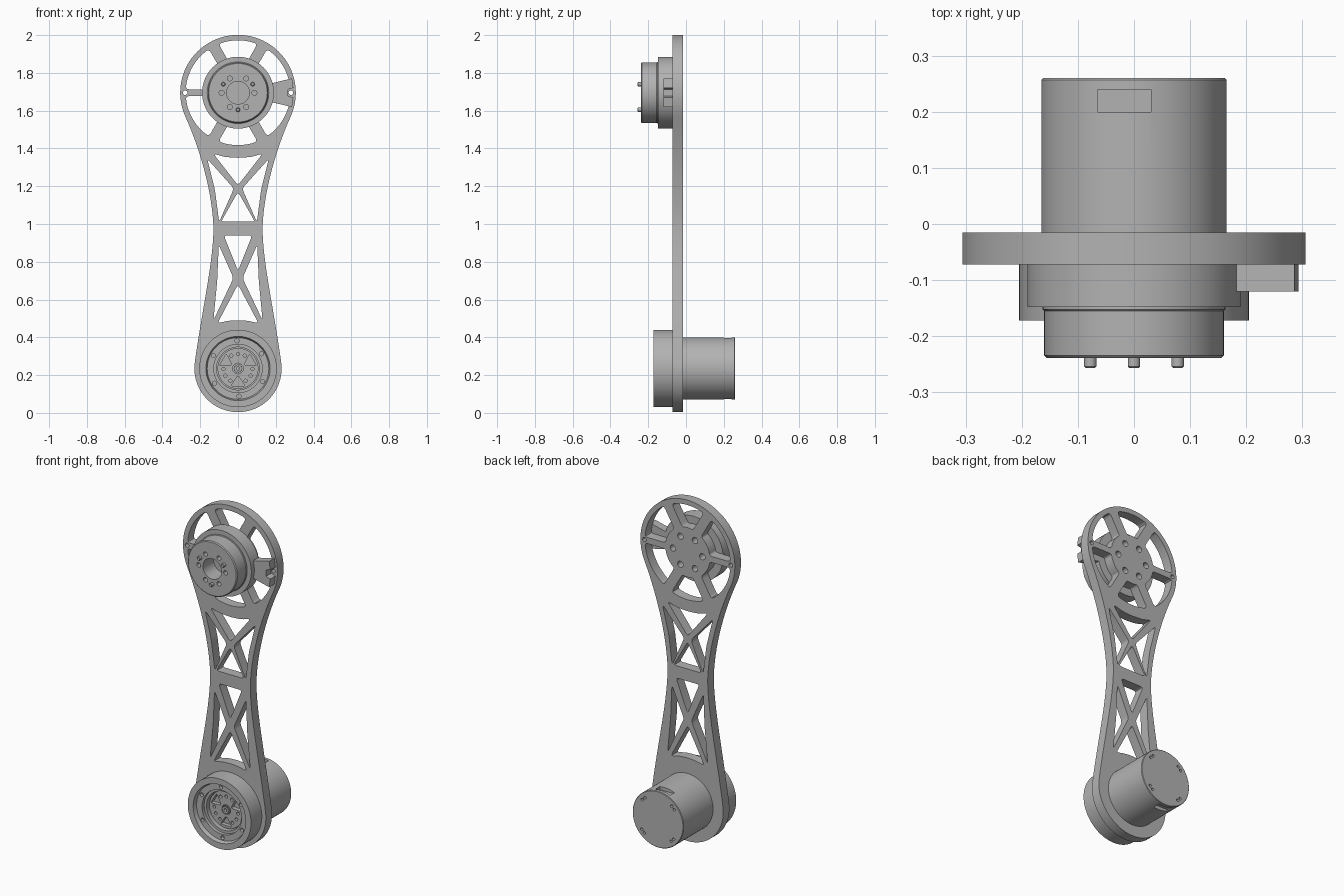
import bpy, bmesh
from math import sin, cos, asin, pi, radians
from mathutils import Vector, Matrix

old = bpy.data.objects.get("Cube")
if old:
    bpy.data.objects.remove(old)

TOP, LOW = 1.695, 0.235          # heights of the two joint axes
BACK, FRONT = -0.015, -0.072     # link plate faces

metal = bpy.data.materials.new("plain grey metal")
metal.use_nodes = True
GREY = (0.45, 0.45, 0.45, 1)
metal.diffuse_color = GREY
metal.node_tree.nodes["Principled BSDF"].inputs["Base Color"].default_value = GREY


def finish(name, bm):
    """Turn a bmesh into a shaded, coloured object."""
    bmesh.ops.remove_doubles(bm, verts=bm.verts, dist=1e-5)
    bmesh.ops.recalc_face_normals(bm, faces=bm.faces)
    me = bpy.data.meshes.new(name)
    bm.to_mesh(me)
    bm.free()
    me.materials.append(metal)
    ob = bpy.data.objects.new(name, me)
    bpy.context.collection.objects.link(ob)
    return ob


def shade(ob):
    bpy.ops.object.select_all(action='DESELECT')
    ob.select_set(True)
    bpy.context.view_layer.objects.active = ob
    bpy.ops.object.shade_smooth_by_angle(angle=radians(30))


def sheet(name, loops, y0, y1):
    """Extrude flat x-z loops (inner loops become holes) between two depths."""
    cu = bpy.data.curves.new(name, 'CURVE')
    cu.dimensions, cu.fill_mode = '2D', 'BOTH'
    cu.extrude = abs(y1 - y0) / 2
    for loop in loops:
        sp = cu.splines.new('POLY')
        sp.points.add(len(loop) - 1)
        for p, (x, z) in zip(sp.points, loop):
            p.co = (x, z, 0, 1)
        sp.use_cyclic_u = True
    tmp = bpy.data.objects.new(name, cu)
    me = bpy.data.meshes.new_from_object(tmp)
    bm = bmesh.new()
    bm.from_mesh(me)
    bm.transform(Matrix.Translation((0, (y0 + y1) / 2, 0)) @ Matrix.Rotation(pi / 2, 4, 'X'))
    bpy.data.objects.remove(tmp)
    bpy.data.curves.remove(cu)
    bpy.data.meshes.remove(me)
    return finish(name, bm)


def lathe(name, profile, zc, xc=0, n=72):
    """Spin an (radius, depth) profile about a front-to-back axis."""
    bm = bmesh.new()
    rings = [[bm.verts.new((xc + r * cos(2 * pi * i / n), y, zc + r * sin(2 * pi * i / n)))
              for i in range(n)] for r, y in profile if r > 0]
    for a, b in zip(rings, rings[1:]):
        for i in range(n):
            j = (i + 1) % n
            bm.faces.new((a[i], a[j], b[j], b[i]))
    bm.faces.new(rings[0])
    bm.faces.new(rings[-1])
    return finish(name, bm)


def cut(ob, cutter):
    cutter.hide_render = True
    mod = ob.modifiers.new("cut", 'BOOLEAN')
    mod.operation, mod.solver, mod.object = 'DIFFERENCE', 'EXACT', cutter
    bpy.context.view_layer.objects.active = ob
    bpy.ops.object.modifier_apply(modifier=mod.name)
    bpy.data.objects.remove(cutter)


def polar(r, deg, zc):
    return (r * cos(radians(deg)), zc + r * sin(radians(deg)))


def circle(x, z, r, n=20):
    return [(x + r * cos(2 * pi * i / n), z + r * sin(2 * pi * i / n)) for i in range(n)]


def hole_ring(count, radius, size, zc, start=0):
    return [circle(*polar(radius, start + 360 * i / count, zc), size) for i in range(count)]


def rounded(points, d=0.018, steps=4):
    """Round every corner of a loop."""
    pts, out = [Vector(p) for p in points], []
    for i, p in enumerate(pts):
        ea, eb = pts[i - 1] - p, pts[(i + 1) % len(pts)] - p
        a = p + ea.normalized() * min(d, ea.length * .45)
        b = p + eb.normalized() * min(d, eb.length * .45)
        for k in range(steps + 1):
            t = k / steps
            out.append(tuple(a * (1 - t) ** 2 + p * 2 * t * (1 - t) + b * t * t))
    return out


def bezier(a, b, c, d, n=16):
    a, b, c, d = map(Vector, (a, b, c, d))
    return [tuple(a * (1 - t) ** 3 + b * 3 * t * (1 - t) ** 2 + c * 3 * t * t * (1 - t) + d * t ** 3)
            for t in (i / n for i in range(n + 1))]


def flip(loop):
    return [(-x, z) for x, z in loop]


# Link plate outline: large head, narrow waist, rounded foot
head = [polar(0.306, 90 + 115 * i / 36, TOP) for i in range(36)]
foot = [polar(LOW - 0.004, 172 + 98 * i / 30, LOW) for i in range(1, 31)]
waist = (-0.13, 0.98)
left = (head + bezier(polar(0.306, 205, TOP), (-.19, 1.37), (-.135, 1.15), waist)
        + bezier(waist, (-.13, .8), (-.19, .55), polar(LOW - 0.004, 172, LOW))[1:] + foot)
outline = left + flip(left[1:-1])[::-1]


# Head windows between six spokes
def head_window(a0, a1, d0, d1, r0=0.145, r1=0.278, n=5):
    loop = []
    for r, order in ((r1, range(n + 1)), (r0, range(n, -1, -1))):
        s = a0 + asin(d0 / r) * 180 / pi
        e = a1 - asin(d1 / r) * 180 / pi
        loop += [polar(r, s + (e - s) * i / n, TOP) for i in order]
    return rounded(loop, 0.02)


NARROW, WIDE = 0.018, 0.04
windows = [head_window(60, 120, WIDE, WIDE), head_window(240, 300, WIDE, WIDE)]
for a, d0, d1 in ((0, NARROW, NARROW), (120, NARROW, NARROW),
                  (180, NARROW, NARROW), (300, NARROW, NARROW)):
    windows.append(head_window(a, a + 60, d0, d1))

# Truss windows
windows += [rounded(p) for p in (
    [(-.13, 1.372), (-.07, 1.355), (0, 1.35), (.07, 1.355), (.13, 1.372), (0, 1.205)],
    [(0, 1.17), (.09, 1.012), (-.09, 1.012)],
    [(-.075, .94), (.075, .94), (0, .752)],
    [(0, .68), (.108, .475), (.05, .488), (0, .491), (-.05, .488), (-.108, .475)])]
for side in ([(-.163, 1.345), (-.022, 1.188), (-.1, 1.01), (-.122, 1.18)],
             [(-.102, .89), (-.024, .714), (-.13, .49), (-.11, .7)]):
    windows += [rounded(side), flip(rounded(side))]
holes = hole_ring(6, 0.095, 0.018, TOP) + hole_ring(2, 0.28, 0.012, TOP)
shade(sheet("link_plate", [outline] + windows + holes, FRONT, BACK))

# Upper actuator: stepped drum with bore and bolt holes
hub = lathe("upper_actuator", [(.19, FRONT), (.19, -.148), (.163, -.148), (.163, -.152), (.16, -.155),
                               (.16, -.234), (.155, -.239), (.06, -.239), (.06, -.14)], TOP)
cut(hub, sheet("bolt_cutter", hole_ring(6, .087, .013, TOP), -.25, -.21))
shade(hub)
for i, a in enumerate((30, 150, 270)):
    x, z = polar(0.09, a, TOP)
    shade(lathe(f"drive_pin_{i + 1}", [(.011, -.23), (.011, -.254), (.008, -.257)], z, x, 20))

# Side stop bracket with a notch
half = [(.265, .018), (.293, .026), (.286, .076), (.17, .048)]
jaw = [(x, TOP + z) for x, z in half] + [(x, TOP - z) for x, z in half[::-1]]
shade(sheet("stop_bracket", [jaw], FRONT, -.12))

# Lower gearbox housing: stepped open ring
housing = lathe("gearbox_housing", [(.205, FRONT), (.205, -.172), (.17, -.172), (.163, -.15),
                                    (.128, -.15), (.128, -.085)], LOW)
cut(housing, sheet("screw_cutter", hole_ring(6, .147, .011, LOW, 32), -.16, -.13))
shade(housing)
shade(sheet("inner_ring", [circle(0, LOW, .128, 72), circle(0, LOW, .113, 72)], -.085, -.13))

# Planet carrier with three pockets, screws holes and a sun gear
pockets = []
for a in (30, 150, 270):
    pockets.append(rounded([polar(.036, a, LOW), polar(.1, a - 22, LOW), polar(.1, a + 22, LOW)], .012))
small = [h for a in (90, 210, 330) for s in (-28, 0, 28)
         for h in [circle(*polar(.077, a + s, LOW), .009, 14)]]
shade(sheet("planet_carrier", [circle(0, LOW, .108, 64), circle(0, LOW, .028, 32)] + pockets + small,
            -.085, -.11))
teeth = [polar(.024 if i % 4 < 2 else .019, i * 360 / 48, LOW) for i in range(48)]
shade(sheet("sun_gear", [teeth, circle(0, LOW, .009)], -.085, -.118))

# Motor can with cable slots and rear screw holes
motor = lathe("motor_can", [(.165, BACK), (.165, .257), (.162, .26)], LOW)
for s in (-1, 1):
    z0, z1 = LOW + s * .145, LOW + s * .2
    slot = [(-.065, z0), (.03, z0), (.03, z1), (-.065, z1)]
    cut(motor, sheet("slot_cutter", [slot], .2, .24))
cut(motor, sheet("rear_cutter", hole_ring(4, .135, .008, LOW, 41) + hole_ring(4, .135, .008, LOW, 51),
                 .24, .27))
shade(motor)
